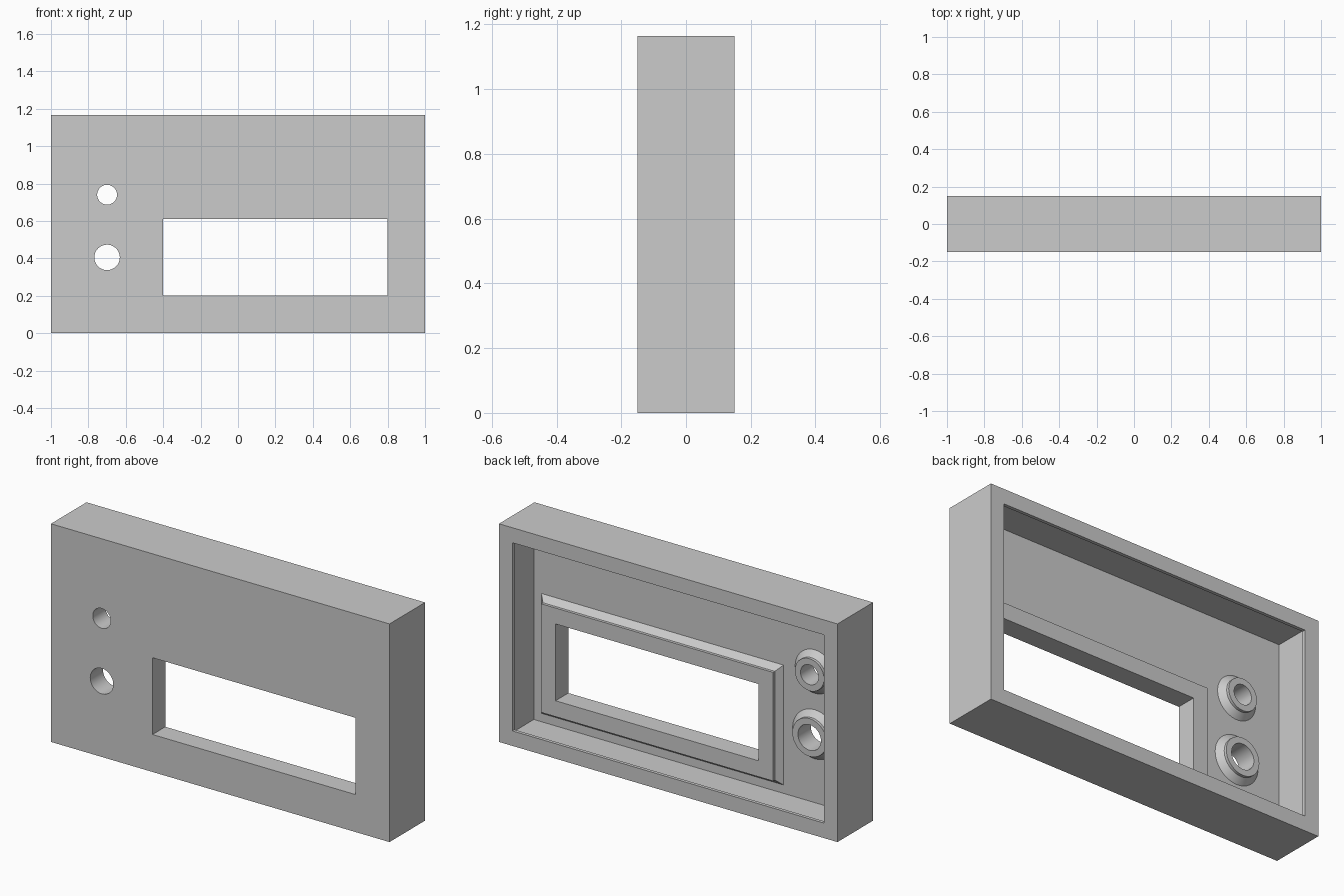
import bpy
import bmesh
from math import cos, sin, pi

cube = bpy.data.objects.get("Cube")
if cube:
    bpy.data.objects.remove(cube, do_unlink=True)

grey = bpy.data.materials.new("light grey plastic")
grey.use_nodes = True
colour = (0.6, 0.6, 0.6, 1)
grey.diffuse_color = colour
grey.node_tree.nodes["Principled BSDF"].inputs["Base Color"].default_value = colour

HEIGHT, FRONT, BACK = 1.165, -0.15, 0.15
WALL, LIP, LIP_DEPTH = 0.04, 0.08, 0.018
PANEL = -0.087           # inner face of the front panel
RIM_TOP = PANEL + 0.045  # top of the raised rims
OVER = 0.05              # overshoot of the cutters


def loft(name, sections):
    """Closed solid through a list of equally long rings of points."""
    bm = bmesh.new()
    rings = [[bm.verts.new(p) for p in ring] for ring in sections]
    n = len(rings[0])
    for a, b in zip(rings, rings[1:]):
        for i in range(n):
            j = (i + 1) % n
            bm.faces.new((a[i], a[j], b[j], b[i]))
    bm.faces.new(rings[0])
    bm.faces.new(rings[-1])
    bmesh.ops.recalc_face_normals(bm, faces=bm.faces)
    mesh = bpy.data.meshes.new(name)
    bm.to_mesh(mesh)
    bm.free()
    mesh.materials.append(grey)
    obj = bpy.data.objects.new(name, mesh)
    bpy.context.collection.objects.link(obj)
    return obj


def rect(x0, x1, z0, z1, y, out=0):
    return [(x0 - out, y, z0 - out), (x1 + out, y, z0 - out),
            (x1 + out, y, z1 + out), (x0 - out, y, z1 + out)]


def circle(x, z, r, y, out=0, n=48):
    return [(x + (r + out) * cos(2 * pi * i / n), y,
             z + (r + out) * sin(2 * pi * i / n)) for i in range(n)]


def combine(body, tool, operation):
    mod = body.modifiers.new(operation, "BOOLEAN")
    mod.operation, mod.solver, mod.object = operation, "EXACT", tool
    bpy.context.view_layer.objects.active = body
    bpy.ops.object.modifier_apply(modifier=mod.name)
    bpy.data.objects.remove(tool, do_unlink=True)


# Outer case
outer = (-1, 1, 0, HEIGHT)
case = loft("display_case", [rect(*outer, FRONT), rect(*outer, BACK)])

# Cavity, with a narrower lip around the open back
cavity = loft("cavity_cutter", [
    rect(*outer, PANEL, -WALL), rect(*outer, BACK - LIP_DEPTH, -WALL),
    rect(*outer, BACK - LIP_DEPTH, -LIP), rect(*outer, BACK + OVER, -LIP)])
combine(case, cavity, "DIFFERENCE")

# Openings: outline function, its size, and width of the rim behind it
openings = [
    ("window", rect, (-0.4, 0.8, 0.2, 0.61), 0.085),
    ("small_hole", circle, (-0.7, 0.74, 0.053), 0.033),
    ("large_hole", circle, (-0.7, 0.405, 0.068), 0.033),
]
CHAMFER = 0.03
for name, outline, size, width in openings:
    # Raised rim with a sloped foot
    rim = loft(name + "_rim", [
        outline(*size, PANEL - 0.02, width + CHAMFER),
        outline(*size, PANEL, width + CHAMFER),
        outline(*size, PANEL + CHAMFER, width),
        outline(*size, RIM_TOP, width)])
    combine(case, rim, "UNION")
    # Opening right through the panel and rim
    cutter = loft(name + "_cutter", [outline(*size, FRONT - OVER),
                                     outline(*size, RIM_TOP + OVER)])
    combine(case, cutter, "DIFFERENCE")

# Smooth round holes, sharp corners elsewhere
bpy.ops.object.select_all(action="DESELECT")
case.select_set(True)
bpy.context.view_layer.objects.active = case
bpy.ops.object.shade_smooth_by_angle(angle=pi / 6)
